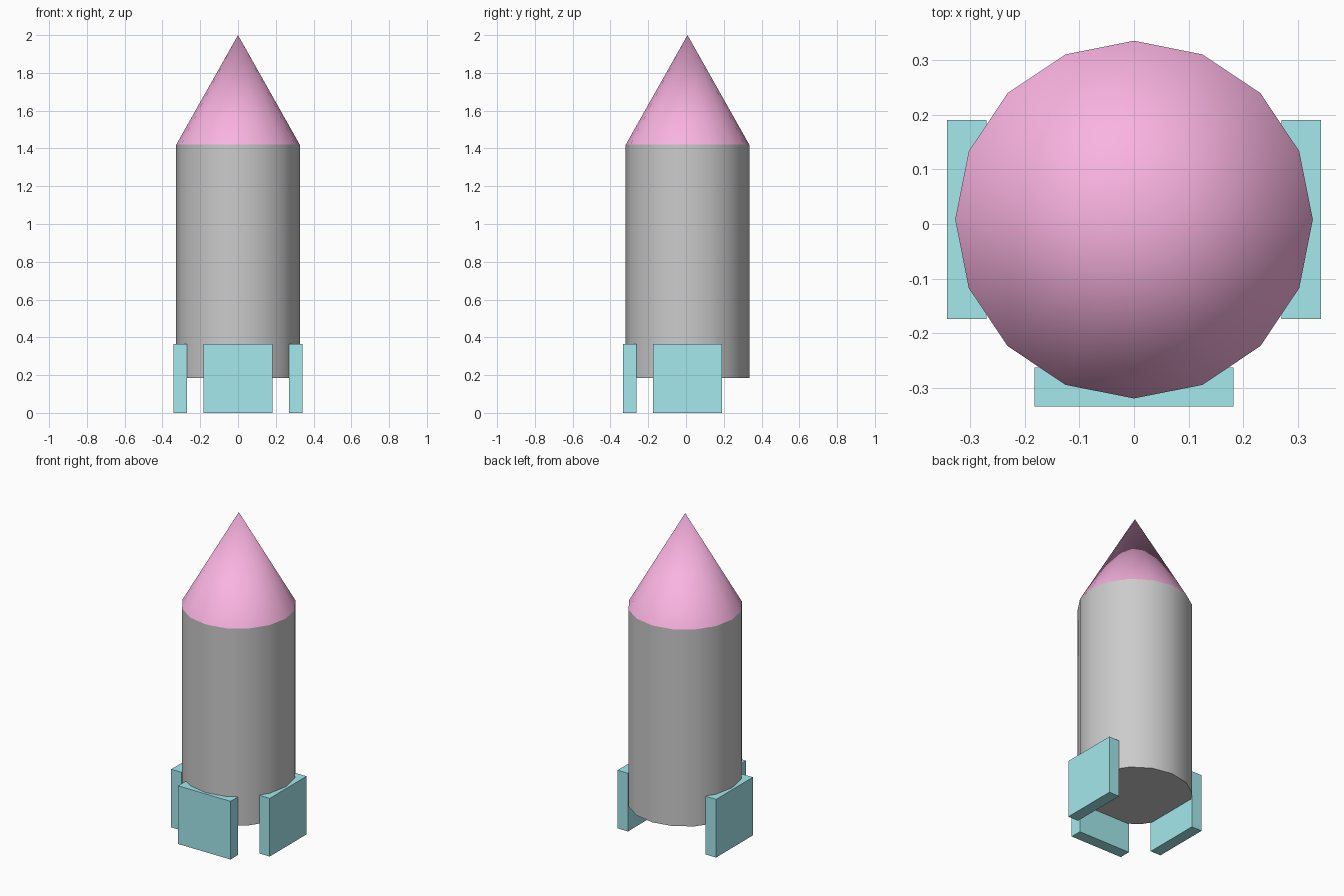
import bpy
import math

if "Cube" in bpy.data.objects:
    bpy.data.objects.remove(bpy.data.objects["Cube"])

SIDES, RADIUS, AXIS_Y = 16, 0.327, 0.008
BODY_Z0, BODY_Z1, TIP_Z = 0.185, 1.42, 2.0


def material(name, color):
    mat = bpy.data.materials.new(name)
    mat.diffuse_color = (*color, 1)
    mat.use_nodes = True
    mat.node_tree.nodes["Principled BSDF"].inputs["Base Color"].default_value = mat.diffuse_color
    return mat


def finish(name, mat=None, smooth=False):
    obj = bpy.context.object
    obj.name = name
    if mat:
        obj.data.materials.append(mat)
    if smooth:
        bpy.ops.object.shade_smooth_by_angle(angle=math.radians(30))
    return obj


def fin(name, center, size):
    bpy.ops.mesh.primitive_cube_add(size=1, location=center)
    bpy.context.object.scale = size
    bpy.ops.object.transform_apply(location=False, rotation=False, scale=True)
    finish(name, fin_mat)


nose_mat = material("pink", (0.95, 0.45, 0.75))
fin_mat = material("cyan", (0.37, 0.81, 0.85))

# Body tube
bpy.ops.mesh.primitive_cylinder_add(
    vertices=SIDES, radius=RADIUS, depth=BODY_Z1 - BODY_Z0,
    location=(0, AXIS_Y, (BODY_Z0 + BODY_Z1) / 2))
finish("body", smooth=True)

# Nose cone
bpy.ops.mesh.primitive_cone_add(
    vertices=SIDES, radius1=RADIUS, radius2=0, depth=TIP_Z - BODY_Z1,
    location=(0, AXIS_Y, (BODY_Z1 + TIP_Z) / 2))
finish("nose_cone", nose_mat, smooth=True)

# Three fins: left, right and front (none at the back)
WIDTH, THICK, HEIGHT = 0.364, 0.072, 0.365
for side, x in (("left", -0.306), ("right", 0.306)):
    fin(side + "_fin", (x, AXIS_Y, HEIGHT / 2), (THICK, WIDTH, HEIGHT))
fin("front_fin", (0, AXIS_Y - 0.306, HEIGHT / 2), (WIDTH, THICK, HEIGHT))
